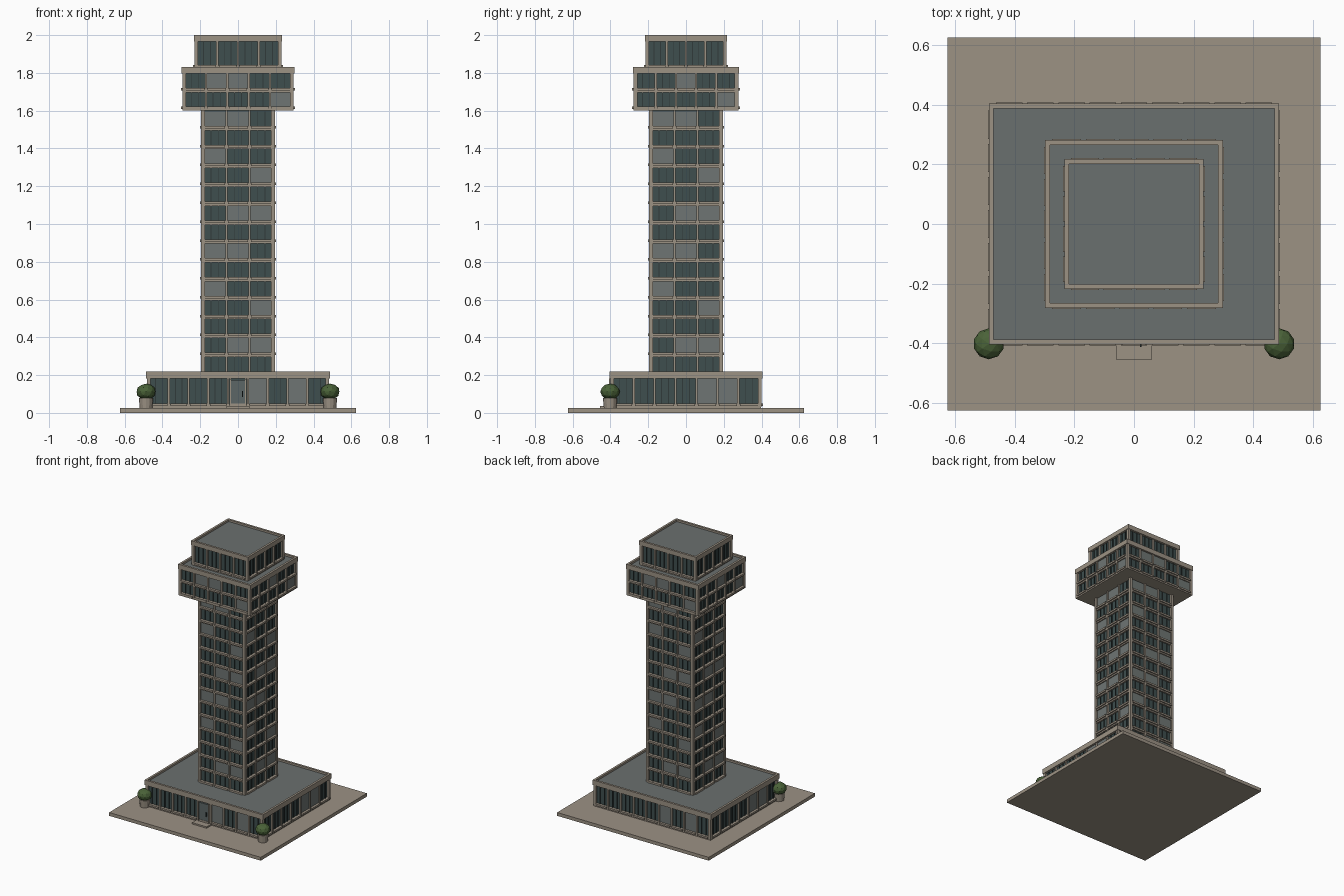
import bpy, bmesh, math
from mathutils import Matrix

if "Cube" in bpy.data.objects:
    bpy.data.objects.remove(bpy.data.objects["Cube"])


def material(name, r, g, b):
    lin = [((c / 255 + 0.055) / 1.055) ** 2.4 for c in (r, g, b)]
    m = bpy.data.materials.new(name)
    m.diffuse_color = (*lin, 1)
    m.use_nodes = True
    m.node_tree.nodes["Principled BSDF"].inputs["Base Color"].default_value = m.diffuse_color
    return m


CONCRETE = material("warm concrete", 156, 146, 132)
GLASS = material("dark glass", 62, 78, 78)
BLIND = material("grey blind panel", 110, 117, 115)
MULLION = material("dark mullion", 48, 58, 58)
ROOF = material("grey roof", 106, 112, 111)
LEAF = material("green foliage", 74, 98, 56)
DOOR = material("door grey", 92, 102, 102)


def finish(name, bm, mat):
    mesh = bpy.data.meshes.new(name)
    bm.to_mesh(mesh)
    bm.free()
    mesh.materials.append(mat)
    ob = bpy.data.objects.new(name, mesh)
    bpy.context.collection.objects.link(ob)
    return ob


def add_box(bm, x0, x1, y0, y1, z0, z1):
    mat = Matrix.Translation(((x0 + x1) / 2, (y0 + y1) / 2, (z0 + z1) / 2)) \
        @ Matrix.Diagonal((abs(x1 - x0), abs(y1 - y0), abs(z1 - z0), 1))
    bmesh.ops.create_cube(bm, size=1, matrix=mat)


def box(name, mat, *dims):
    bm = bmesh.new()
    add_box(bm, *dims)
    return finish(name, bm, mat)


# the four walls: (u along the wall, d outward) -> (x, y)
SIDES = [lambda u, d: (u, -d), lambda u, d: (d, u),
         lambda u, d: (-u, d), lambda u, d: (-d, -u)]


def wall_box(bm, side, u0, u1, d0, d1, z0, z1):
    ax, ay = side(u0, d0)
    bx, by = side(u1, d1)
    add_box(bm, ax, bx, ay, by, z0, z1)


def block(name, hx, hy, floors, front, right, skip_door=False):
    """One storey stack. floors: (z0, z1); pattern rows: D glass, G blind."""
    recess = 0.014
    bottom, top = floors[0][0], floors[-1][1]
    box(name + "_glass_core", GLASS, -hx + recess, hx - recess,
        -hy + recess, hy - recess, bottom, top)
    frame, blinds, mullions = bmesh.new(), bmesh.new(), bmesh.new()
    # corner posts
    for sx in (-1, 1):
        for sy in (-1, 1):
            add_box(frame, sx * (hx - 0.02), sx * hx, sy * (hy - 0.02), sy * hy, bottom, top)
    for f, (z0, z1) in enumerate(floors):
        # floor band
        add_box(frame, -hx + .002, hx - .002, -hy + .002, hy - .002, z0 - 0.004, z0 + 0.018)
        for i, side in enumerate(SIDES):
            row = (right if i % 2 else front)[f]
            hu, hd = (hy, hx) if i % 2 else (hx, hy)
            n, start = len(row), -hu + 0.012
            pitch = 2 * (hu - 0.012) / n
            for k, kind in enumerate(row):
                u0, u1 = start + k * pitch, start + (k + 1) * pitch
                if k:  # pier between bays
                    wall_box(frame, side, u0 - .006, u0 + .006, hd - .03, hd - .002, z0, z1)
                # sill under each bay
                wall_box(frame, side, u0 + .008, u1 - .008, hd - .02, hd + .007,
                         z0 + 0.006, z0 + 0.019)
                if skip_door and i == 0 and k == n // 2:
                    continue
                if kind == "G":
                    wall_box(blinds, side, u0 + .006, u1 - .006, hd - recess - .002,
                             hd - recess + .004, z0 + .018, z1 - .004)
                else:
                    for t in (1 / 3, 2 / 3):
                        um = u0 + t * pitch
                        wall_box(mullions, side, um - .002, um + .002, hd - recess - .002,
                                 hd - recess + .006, z0 + .018, z1 - .004)
    finish(name + "_frame", frame, CONCRETE)
    finish(name + "_blinds", blinds, BLIND)
    finish(name + "_mullions", mullions, MULLION)


def parapet(name, hx, hy, z0, z1):
    """Hollow rim with a sunken roof deck."""
    w = 0.016
    bm = bmesh.new()
    for s in (-1, 1):
        add_box(bm, -hx, hx, s * (hy - w), s * hy, z0, z1)
        add_box(bm, s * (hx - w), s * hx, -hy + w, hy - w, z0, z1)
    finish(name + "_parapet", bm, CONCRETE)
    box(name + "_roof", ROOF, -hx + w, hx - w, -hy + w, hy - w, z0, z1 - 0.014)


# paved base and entrance step
box("paved_base", CONCRETE, -.625, .625, -.625, .625, 0, .025)
box("entrance_step", CONCRETE, -.06, .06, -.455, -.39, .025, .036)

# podium
block("podium", .483, .4, [(.03, .185)], ["DDDDDGDGD"], ["DDDDGGD"], skip_door=True)
parapet("podium", .487, .404, .182, .22)

# tower shaft
rows = ["DDD", "DGG", "DDD", "DDG", "GDD", "DDD", "GGD",
        "DDD", "DGG", "DDD", "DDG", "GDD", "DDD", "GGD"]
block("tower", .195, .195, [(.2 + .1 * i, .3 + .1 * i) for i in range(14)], rows, rows)

# overhanging head and crown
box("head_floor", CONCRETE, -.295, .295, -.278, .278, 1.6, 1.612)
block("head", .295, .278, [(1.604, 1.7), (1.7, 1.8)],
      ["DDDDG", "DGGDD"], ["DDDDG", "DDGDD"])
parapet("head", .298, .281, 1.797, 1.832)
block("crown", .231, .215, [(1.822, 1.968)], ["DDDD"], ["DDDD"])
parapet("crown", .234, .218, 1.966, 2.0)

# entrance door
box("door_leaf", DOOR, -.038, .038, -.405, -.38, .036, .175)
box("door_handle", MULLION, .02, .026, -.413, -.404, .085, .115)
frame = bmesh.new()
for s in (-1, 1):
    add_box(frame, s * .038, s * .044, -.408, -.38, .03, .182)
finish("door_frame", frame, CONCRETE)

# potted shrubs at the front corners
for s, label in ((-1, "left"), (1, "right")):
    bm = bmesh.new()
    bmesh.ops.create_cone(bm, cap_ends=True, segments=12, radius1=.033, radius2=.038,
                          depth=.055, matrix=Matrix.Translation((s * .487, -.402, .0525)))
    finish(label + "_planter", bm, CONCRETE)
    bm = bmesh.new()
    bmesh.ops.create_icosphere(bm, subdivisions=2, radius=.052,
                               matrix=Matrix.Translation((s * .487, -.402, .112))
                               @ Matrix.Diagonal((1, 1, .82, 1)))
    finish(label + "_shrub", bm, LEAF)
